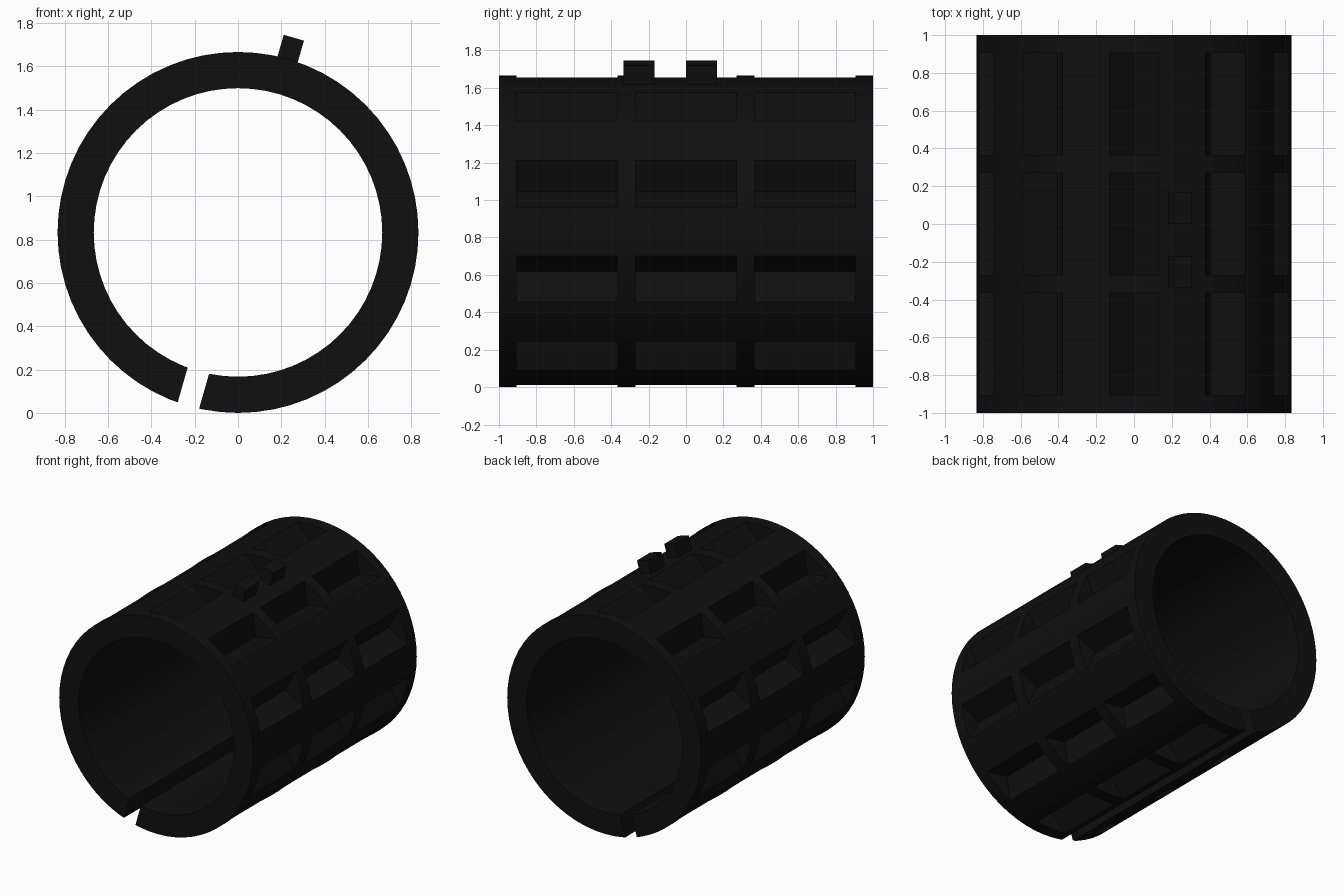
import bpy, bmesh, math
from mathutils import Matrix, Vector

if "Cube" in bpy.data.objects:
    bpy.data.objects.remove(bpy.data.objects["Cube"])

R_OUT, R_IN, ZC = 0.833, 0.666, 0.833
TILT = 16  # slit and pegs share one tilted axis

mat = bpy.data.materials.new("matte_black")
mat.diffuse_color = (0.005, 0.005, 0.005, 1)
mat.use_nodes = True
mat.node_tree.nodes["Principled BSDF"].inputs["Base Color"].default_value = mat.diffuse_color


def finish(name, bm):
    bmesh.ops.recalc_face_normals(bm, faces=bm.faces)
    me = bpy.data.meshes.new(name)
    bm.to_mesh(me)
    bm.free()
    me.materials.append(mat)
    ob = bpy.data.objects.new(name, me)
    bpy.context.collection.objects.link(ob)
    return ob


def add_box(bm, angle, radius, y, size, roll=0):
    """Box placed around the tube: angle is measured from the top towards +x."""
    m = (Matrix.Translation((0, 0, ZC))
         @ Matrix.Rotation(math.radians(angle), 4, 'Y')
         @ Matrix.Translation((0, y, radius))
         @ Matrix.Rotation(math.radians(roll), 4, 'Y')
         @ Matrix.Diagonal((*size, 1)))
    bmesh.ops.create_cube(bm, size=1, matrix=m)


# Tube: ring profile swept along y
N = 64
bm = bmesh.new()
rings = []
for r, y in ((R_OUT, -1), (R_OUT, 1), (R_IN, 1), (R_IN, -1)):
    rings.append([bm.verts.new((r * math.sin(2 * math.pi * i / N), y,
                                ZC + r * math.cos(2 * math.pi * i / N)))
                  for i in range(N)])
for k in range(4):
    a, b = rings[k], rings[(k + 1) % 4]
    for i in range(N):
        j = (i + 1) % N
        bm.faces.new((a[i], a[j], b[j], b[i]))
tube = finish("split_tube", bm)

# Cutter: ten rows of three V-shaped notches, plus the lengthwise slit
bm = bmesh.new()
half = R_OUT * math.sin(math.radians(9))
side = half * math.sqrt(2)
for k in range(10):
    for y in (-0.635, 0, 0.635):
        add_box(bm, 36 * k, R_OUT * math.cos(math.radians(9)), y, (side, 0.54, side), 45)
add_box(bm, 180 + TILT, 0.75, 0, (0.103, 2.4, 0.4))
cutter = finish("notch_cutter", bm)
cutter.hide_render = True

mod = tube.modifiers.new("notches", 'BOOLEAN')
mod.operation = 'DIFFERENCE'
mod.solver = 'EXACT'
mod.object = cutter
bpy.context.view_layer.objects.active = tube
tube.select_set(True)
bpy.ops.object.modifier_apply(modifier=mod.name)
bpy.data.objects.remove(cutter)
bpy.ops.object.shade_smooth_by_angle(angle=math.radians(20))

# Two small locating pegs opposite the slit
for name, y in (("front_peg", -0.252), ("rear_peg", 0.083)):
    bm = bmesh.new()
    add_box(bm, TILT, 0.88, y, (0.097, 0.166, 0.11))
    finish(name, bm)
